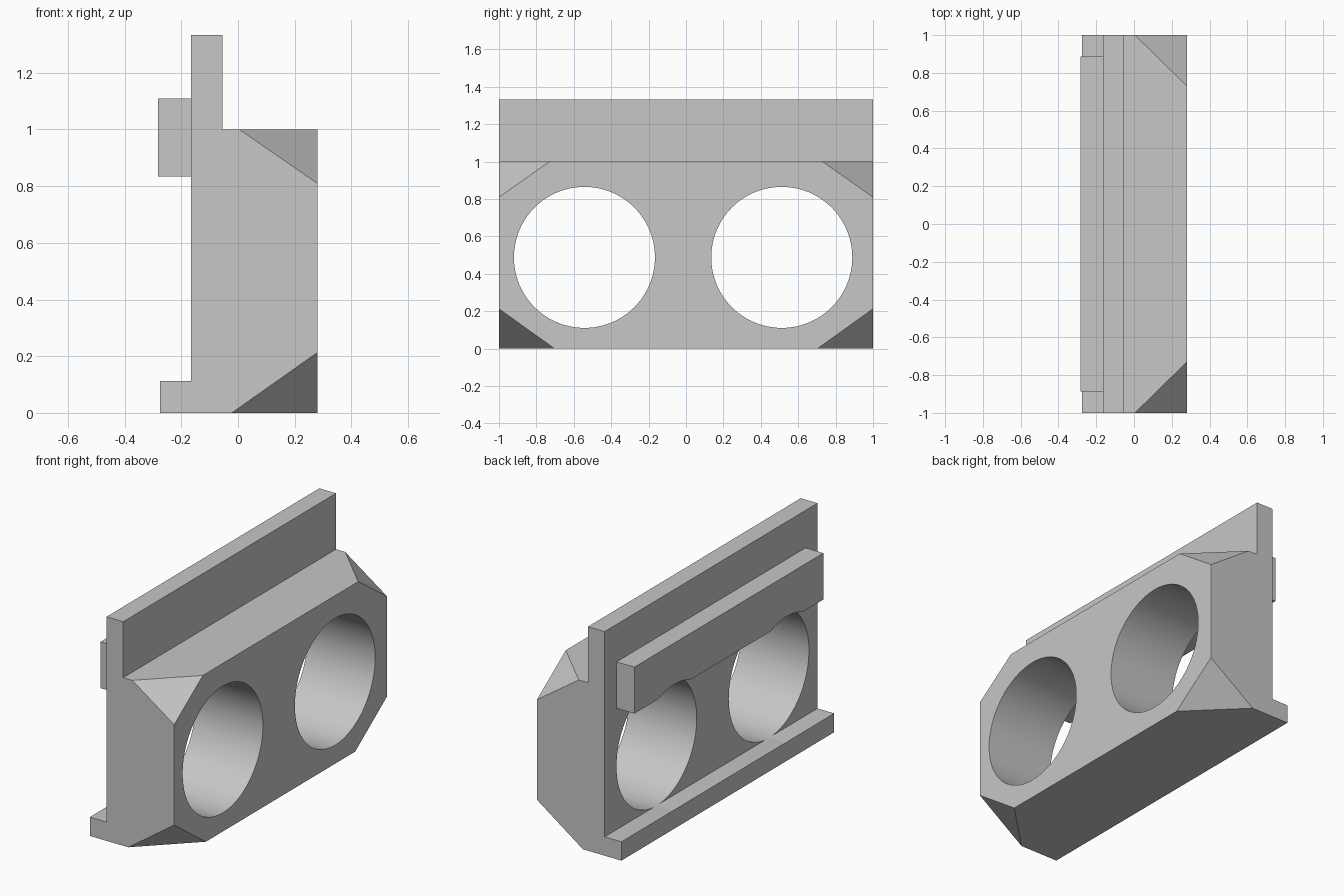
import bpy, bmesh, math
from mathutils import Vector

if "Cube" in bpy.data.objects:
    bpy.data.objects.remove(bpy.data.objects["Cube"], do_unlink=True)

grey = bpy.data.materials.new("light_grey")
grey.use_nodes = True
grey.diffuse_color = (0.57, 0.57, 0.57, 1)
grey.node_tree.nodes["Principled BSDF"].inputs["Base Color"].default_value = (0.57, 0.57, 0.57, 1)


def make_object(name, bm):
    bmesh.ops.recalc_face_normals(bm, faces=bm.faces)
    mesh = bpy.data.meshes.new(name)
    bm.to_mesh(mesh)
    bm.free()
    mesh.materials.append(grey)
    obj = bpy.data.objects.new(name, mesh)
    bpy.context.collection.objects.link(obj)
    return obj


def extrude_profile(points, half_length):
    """Sweep an x-z outline along y."""
    bm = bmesh.new()
    face = bm.faces.new([bm.verts.new((x, -half_length, z)) for x, z in points])
    swept = bmesh.ops.extrude_face_region(bm, geom=[face])["geom"]
    verts = [v for v in swept if isinstance(v, bmesh.types.BMVert)]
    bmesh.ops.translate(bm, verts=verts, vec=(0, 2 * half_length, 0))
    return bm


def rectangle(x0, x1, z0, z1):
    return [(x0, z0), (x1, z0), (x1, z1), (x0, z1)]


def boolean(obj, other, operation):
    mod = obj.modifiers.new(operation.lower(), 'BOOLEAN')
    mod.operation, mod.solver, mod.object = operation, 'EXACT', other
    bpy.context.view_layer.objects.active = obj
    bpy.ops.object.modifier_apply(modifier=mod.name)


BACK, FRONT, TOP = -0.165, 0.28, 1.0

# Main block with its four outer corners sliced off
bm = extrude_profile(rectangle(BACK, FRONT, 0, TOP), 1)
for side in (-1, 1):
    for z, dx, dy, dz in ((TOP, 0.275, 0.27, -0.19), (0, 0.302, 0.298, 0.213)):
        corner = Vector((FRONT, side, z))
        normal = Vector((1 / dx, side / dy, -1 / dz))
        cut = bmesh.ops.bisect_plane(bm, geom=bm.verts[:] + bm.edges[:] + bm.faces[:],
                                     plane_co=corner - Vector((dx, 0, 0)),
                                     plane_no=normal, clear_outer=True)
        edges = [e for e in cut["geom_cut"] if isinstance(e, bmesh.types.BMEdge)]
        bmesh.ops.holes_fill(bm, edges=edges, sides=0)
block = make_object("main_block", bm)

# Upright flange and bottom lip in one profile, merged into the block
plate = make_object("flange_and_lip", extrude_profile(
    [(-0.275, 0), (-0.055, 0), (-0.055, 1.333), (BACK, 1.333), (BACK, 0.112), (-0.275, 0.112)], 1))
boolean(block, plate, 'UNION')
bpy.data.objects.remove(plate, do_unlink=True)

# Raised rail on the back of the flange
rail = make_object("back_rail", extrude_profile(rectangle(-0.282, BACK, 0.834, 1.11), 0.888))

# Two round bores through block and rail
for y in (-0.543, 0.512):
    bpy.ops.mesh.primitive_cylinder_add(vertices=96, radius=0.377, depth=2,
                                        location=(0, y, 0.488), rotation=(0, math.pi / 2, 0))
    cutter = bpy.context.object
    cutter.data.materials.append(grey)
    for part in (block, rail):
        boolean(part, cutter, 'DIFFERENCE')
    bpy.data.objects.remove(cutter, do_unlink=True)

# Smooth bores, crisp edges
for part in (block, rail):
    bpy.ops.object.select_all(action='DESELECT')
    part.select_set(True)
    bpy.context.view_layer.objects.active = part
    bpy.ops.object.shade_smooth_by_angle(angle=math.radians(25))
